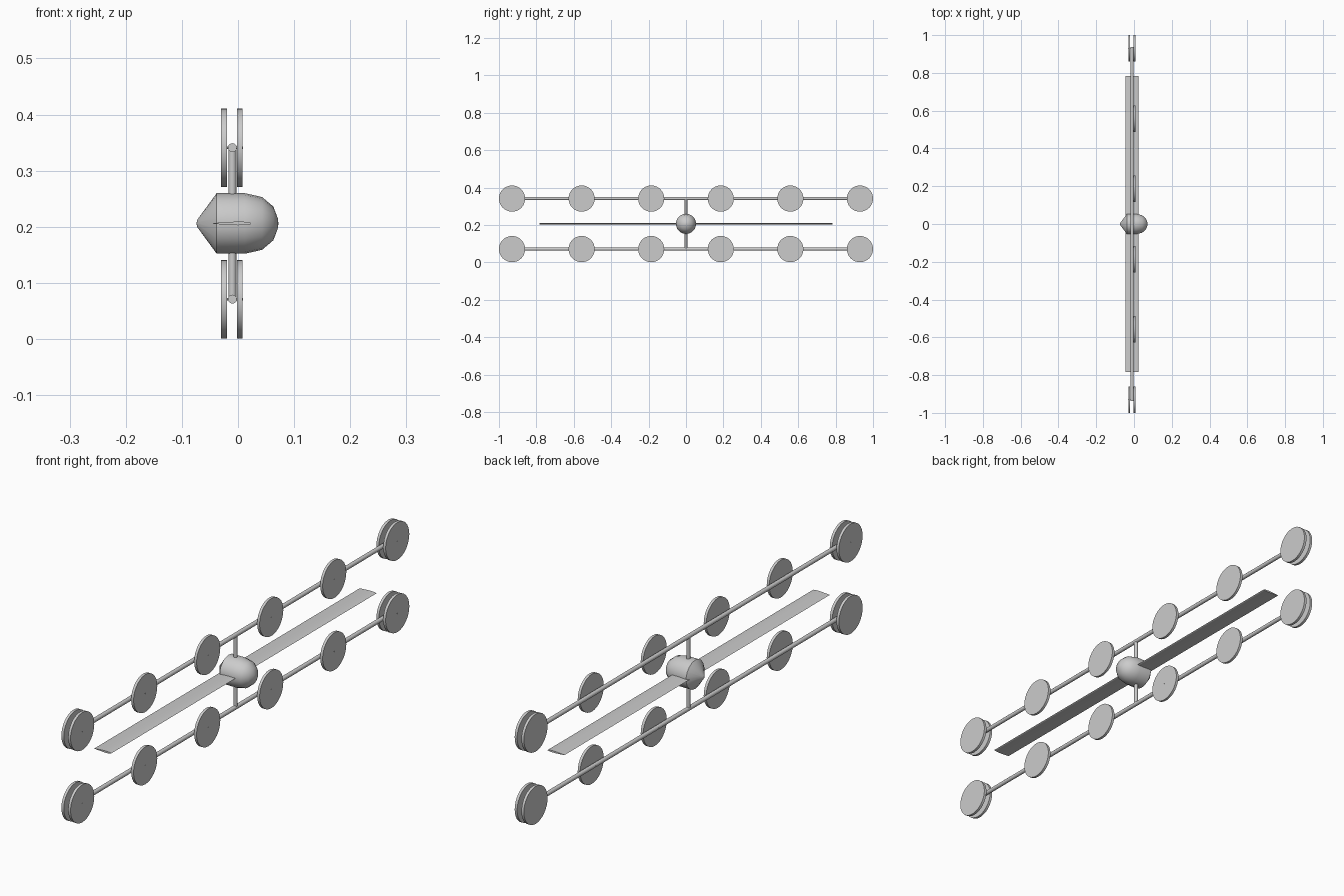
import bpy, bmesh, math
from mathutils import Matrix, Vector

cube = bpy.data.objects.get("Cube")
if cube:
    bpy.data.objects.remove(cube, do_unlink=True)

grey = bpy.data.materials.new("plain grey")
grey.use_nodes = True
colour = (0.6, 0.6, 0.6, 1)
grey.diffuse_color = colour
grey.node_tree.nodes["Principled BSDF"].inputs["Base Color"].default_value = colour

ROD_X = -0.01
LOW, MID, HIGH = 0.071, 0.206, 0.341


def finish(name, bm):
    bmesh.ops.recalc_face_normals(bm, faces=bm.faces)
    mesh = bpy.data.meshes.new(name)
    bm.to_mesh(mesh)
    bm.free()
    mesh.materials.append(grey)
    obj = bpy.data.objects.new(name, mesh)
    bpy.context.collection.objects.link(obj)
    bpy.ops.object.select_all(action="DESELECT")
    obj.select_set(True)
    bpy.context.view_layer.objects.active = obj
    bpy.ops.object.shade_smooth_by_angle(angle=math.radians(32))
    return obj


def rod(name, start, end, radius, sides):
    """Closed cylinder between two points."""
    a, b = Vector(start), Vector(end)
    turn = (b - a).to_track_quat("Z", "Y").to_matrix().to_4x4()
    bm = bmesh.new()
    bmesh.ops.create_cone(bm, cap_ends=True, segments=sides, radius1=radius,
                          radius2=radius, depth=(b - a).length,
                          matrix=Matrix.Translation((a + b) / 2) @ turn)
    return finish(name, bm)


# Central pod: a profile spun around the x axis
profile = [(-0.074, 0), (-0.073, 0.006), (-0.038, 0.054), (0.012, 0.054),
           (0.043, 0.047), (0.063, 0.030), (0.071, 0.009), (0.072, 0)]
bm = bmesh.new()
verts = [bm.verts.new((x, 0, MID + r)) for x, r in profile]
edges = [bm.edges.new(pair) for pair in zip(verts, verts[1:])]
bmesh.ops.spin(bm, geom=verts + edges, cent=(0, 0, MID), axis=(1, 0, 0),
               angle=math.tau, steps=18, use_merge=True)
bmesh.ops.remove_doubles(bm, verts=bm.verts, dist=0.0001)
finish("pod", bm)

# Thin wing: an airfoil section, round edge at +x, drawn along y
bm = bmesh.new()
section = []
for i in range(20):
    t = math.tau * i / 20
    x = -0.011 + 0.035 * math.cos(t)
    z = MID + 0.0045 * math.sin(t) * (0.65 + 0.35 * math.cos(t))
    section.append(bm.verts.new((x, -0.783, z)))
face = bm.faces.new(section)
tip = bmesh.ops.extrude_face_region(bm, geom=[face], use_keep_orig=True)["geom"]
bmesh.ops.translate(bm, vec=(0, 1.566, 0),
                    verts=[v for v in tip if isinstance(v, bmesh.types.BMVert)])
finish("wing", bm)

# Vertical strut
rod("strut", (ROD_X, 0, LOW), (ROD_X, 0, HIGH), 0.007, 12)

# Two long rails, each with six wheels; the end wheels are doubled
for level, z in (("lower", LOW), ("upper", HIGH)):
    rod(level + "_rail", (ROD_X, -0.937, z), (ROD_X, 0.937, z), 0.008, 12)
    for i in range(6):
        y = -0.93 + i * 0.372
        is_end = i in (0, 5)
        label = f"{level}_{{}}_{i + 1}"
        rod(label.format("wheel"), (-0.002, y, z), (0.008, y, z), 0.07, 32)
        if is_end:
            rod(label.format("inner_wheel"), (-0.03, y, z), (-0.02, y, z), 0.07, 32)
        pin_start = -0.0305 if is_end else -0.018
        rod(label.format("axle"), (pin_start, y, z), (0.0085, y, z), 0.002, 8)
